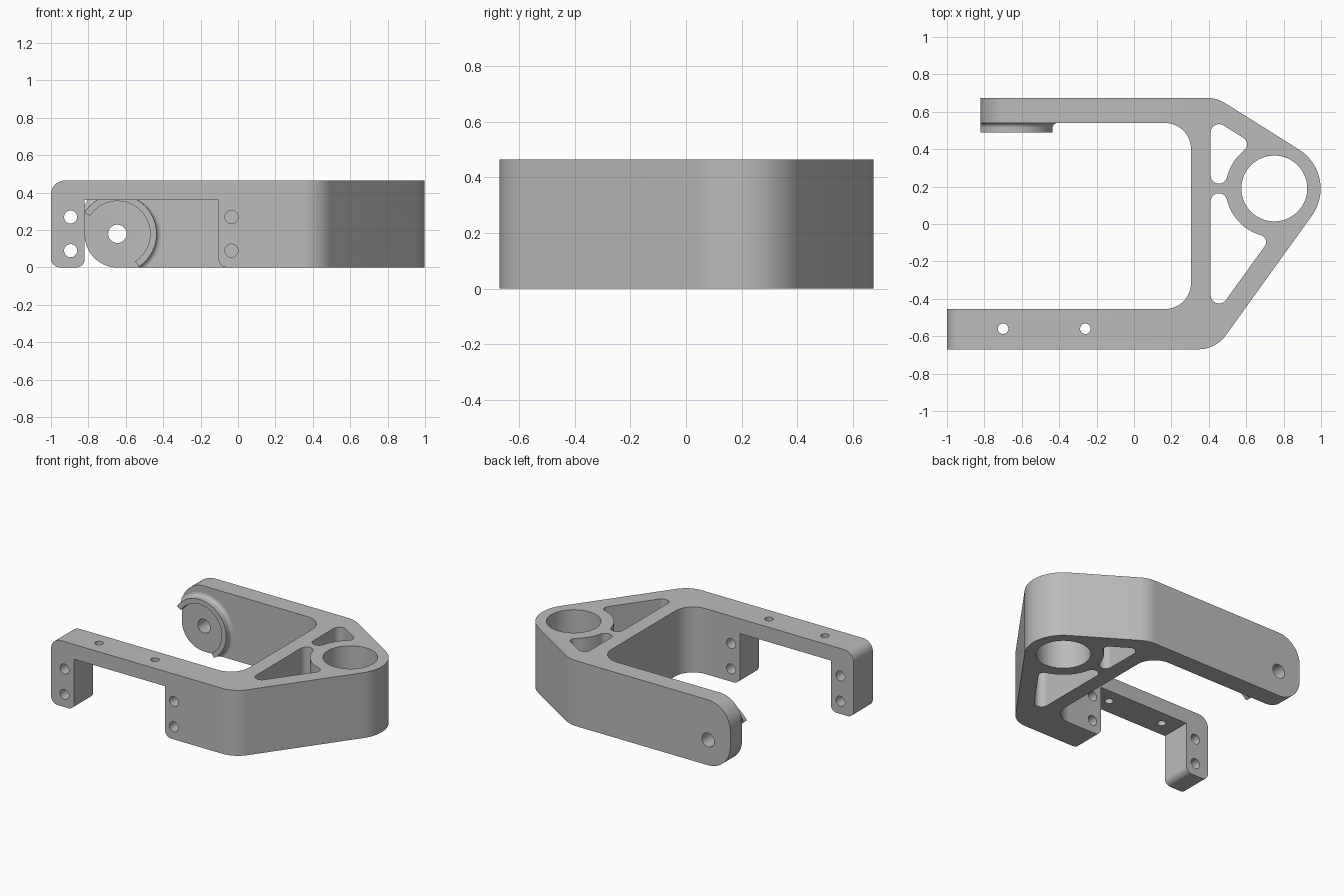
import bpy, bmesh, math
from mathutils import Vector

cube = bpy.data.objects.get("Cube")
if cube:
    bpy.data.objects.remove(cube, do_unlink=True)

grey = bpy.data.materials.new("plain grey")
grey.use_nodes = True
COLOUR = (0.5, 0.5, 0.5, 1)
grey.diffuse_color = COLOUR
grey.node_tree.nodes["Principled BSDF"].inputs["Base Color"].default_value = COLOUR

TOP = 0.465


def rounded(corners):
    """Turn (x, y, radius) corners into a filleted outline."""
    out = []
    n = len(corners)
    for i, (x, y, r) in enumerate(corners):
        p = Vector((x, y))
        if r == 0:
            out.append(p)
            continue
        a = (Vector(corners[i - 1][:2]) - p).normalized()
        b = (Vector(corners[(i + 1) % n][:2]) - p).normalized()
        half = a.angle(b) / 2
        centre = p + (a + b).normalized() * (r / math.sin(half))
        start = p + a * (r / math.tan(half)) - centre
        end = p + b * (r / math.tan(half)) - centre
        a0 = math.atan2(start.y, start.x)
        turn = math.atan2(start.x * end.y - start.y * end.x, start.dot(end))
        steps = max(4, math.ceil(abs(turn) / math.radians(5)))
        for k in range(steps + 1):
            t = a0 + turn * k / steps
            out.append(centre + Vector((math.cos(t), math.sin(t))) * r)
    return out


def circle(x, y, r, n=48):
    return [Vector((x + r * math.cos(math.tau * k / n), y + r * math.sin(math.tau * k / n)))
            for k in range(n)]


def finish(name, bm):
    bmesh.ops.recalc_face_normals(bm, faces=bm.faces)
    mesh = bpy.data.meshes.new(name)
    bm.to_mesh(mesh)
    bm.free()
    mesh.materials.append(grey)
    ob = bpy.data.objects.new(name, mesh)
    bpy.context.collection.objects.link(ob)
    return ob


def prism(name, outline, axis, lo, hi):
    """Extrude an outline along z (plan) or along y (elevation)."""
    bm = bmesh.new()
    place = (lambda p, d: (p.x, p.y, d)) if axis == "z" else (lambda p, d: (p.x, d, p.y))
    face = bm.faces.new([bm.verts.new(place(p, lo)) for p in outline])
    made = bmesh.ops.extrude_face_region(bm, geom=[face])["geom"]
    shift = Vector(place(Vector((0, 0)), hi - lo))
    bmesh.ops.translate(bm, vec=shift, verts=[v for v in made if isinstance(v, bmesh.types.BMVert)])
    return finish(name, bm)


def combine(ob, tool, operation):
    mod = ob.modifiers.new("combine", "BOOLEAN")
    mod.operation, mod.solver, mod.object = operation, "EXACT", tool
    bpy.context.view_layer.objects.active = ob
    bpy.ops.object.modifier_apply(modifier=mod.name)
    bpy.data.objects.remove(tool, do_unlink=True)


# Plan outline of the whole bracket
bracket = prism("bracket_frame", rounded([
    (-1, -0.67, 0), (0.437, -0.67, 0.18), (1.105, 0.258, 0.247), (0.443, 0.674, 0.18),
    (-0.82, 0.674, 0), (-0.82, 0.54, 0), (0.305, 0.54, 0.14), (0.305, -0.455, 0.14),
    (-1, -0.455, 0)]), "z", -0.1, 0.6)

# Elevations: legs and window of the front arm, rounded end of the back arm
envelope = prism("front_elevation", rounded([
    (-1, 0, 0.05), (-0.82, 0, 0.045), (-0.82, 0.36, 0), (-0.105, 0.36, 0),
    (-0.105, 0, 0.05), (1.2, 0, 0), (1.2, TOP, 0), (-1, TOP, 0.075)]), "y", -0.8, 0)
back = prism("back_elevation", rounded([
    (-0.82, 0, 0.175), (1.2, 0, 0), (1.2, TOP, 0), (-0.82, TOP, 0.175)]), "y", -0.1, 0.8)
combine(envelope, back, "UNION")
combine(bracket, envelope, "INTERSECT")

# Lightening pockets, curved around the bore
lower = rounded([(0.41, -0.519, 0.045), (0.73, -0.076, 0.038),
                 (0.536, -0.016, 0.26), (0.41, 0.455, 0.044)])
upper = rounded([(0.41, -0.075, 0.044), (0.518, 0.329, 0.26),
                 (0.63, 0.432, 0.04), (0.41, 0.57, 0.045)])
for outline in (lower, upper, circle(0.75, 0.19, 0.176, 72)):
    combine(bracket, prism("pocket_cutter", outline, "z", -0.2, 0.7), "DIFFERENCE")

# Screw holes
for x in (-0.70, -0.26):
    combine(bracket, prism("hole_cutter", circle(x, -0.56, 0.028), "z", 0.3, 0.7), "DIFFERENCE")
for x in (-0.895, -0.035):
    for z in (0.09, 0.27):
        combine(bracket, prism("hole_cutter", circle(x, z, 0.035), "y", -0.8, -0.3), "DIFFERENCE")
PX, PZ = -0.645, 0.18
combine(bracket, prism("pivot_cutter", circle(PX, PZ, 0.049), "y", 0.3, 0.8), "DIFFERENCE")

# Curved lip around the pivot, with a fillet at its foot
R_IN, R_OUT, FILLET, FACE = 0.175, 0.21, 0.025, 0.54
section = [(R_IN, FACE + 0.01), (R_IN, 0.488), (R_OUT, 0.488)]
for k in range(7):
    t = math.pi / 2 * k / 6
    section.append((R_OUT + FILLET * (1 - math.cos(t)), FACE - FILLET * (1 - math.sin(t))))
section.append((R_OUT + FILLET, FACE + 0.01))
bm = bmesh.new()
rings = []
for k in range(49):
    a = math.radians(-57 + 204 * k / 48)
    rings.append([bm.verts.new((PX + r * math.cos(a), y, PZ + r * math.sin(a))) for r, y in section])
for r0, r1 in zip(rings, rings[1:]):
    for i in range(len(section)):
        j = (i + 1) % len(section)
        bm.faces.new((r0[i], r0[j], r1[j], r1[i]))
bm.faces.new(rings[0])
bm.faces.new(rings[-1])
lip = finish("pivot_lip", bm)
trim = prism("lip_trim", rounded([(-0.822, 0.001, 0), (0, 0.001, 0), (0, 0.6, 0), (-0.822, 0.6, 0)]),
             "y", 0.3, 0.8)
combine(lip, trim, "INTERSECT")

# Smooth curves, crisp edges
for ob in (bracket, lip):
    bpy.ops.object.select_all(action="DESELECT")
    ob.select_set(True)
    bpy.context.view_layer.objects.active = ob
    bpy.ops.object.shade_smooth_by_angle(angle=math.radians(25))
